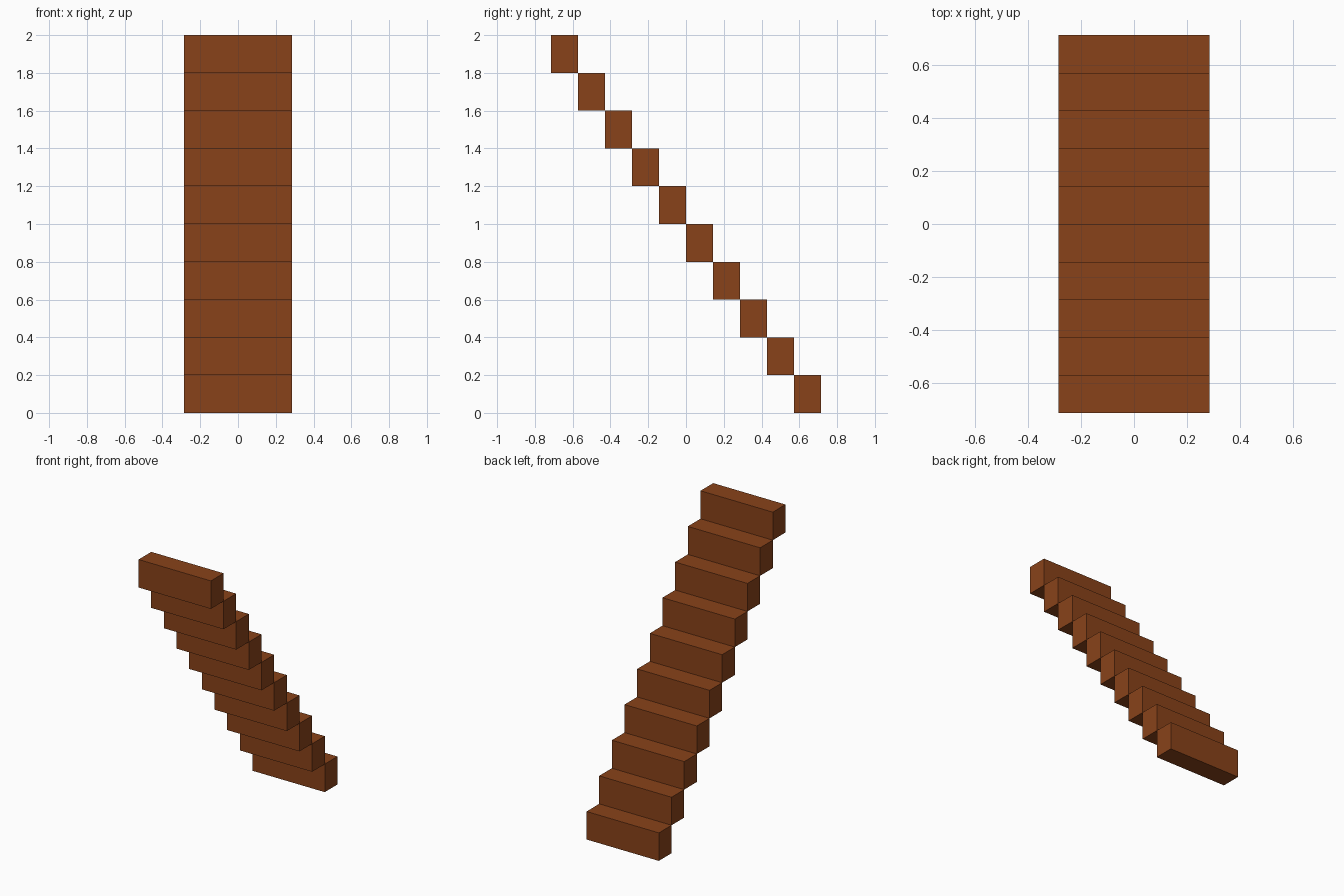
import bpy

if "Cube" in bpy.data.objects:
    bpy.data.objects.remove(bpy.data.objects["Cube"])

STEPS = 10
RISE = 0.2
RUN = 1 / 7
WIDTH = 4 / 7

wood = bpy.data.materials.new("brown_wood")
wood.diffuse_color = (0.25, 0.055, 0.01, 1)
wood.use_nodes = True
wood.node_tree.nodes["Principled BSDF"].inputs["Base Color"].default_value = wood.diffuse_color


def block(name, size, location):
    bpy.ops.mesh.primitive_cube_add(size=1, location=location)
    obj = bpy.context.object
    obj.name = name
    obj.scale = size
    bpy.ops.object.transform_apply(location=False, rotation=False, scale=True)
    obj.data.materials.append(wood)
    return obj


# Stair steps, rising from the back (+y) to the front (-y), meeting edge to edge
for i in range(STEPS):
    y = ((STEPS - 1) / 2 - i) * RUN
    block(f"step_{i + 1:02d}", (WIDTH, RUN, RISE), (0, y, (i + 0.5) * RISE))
